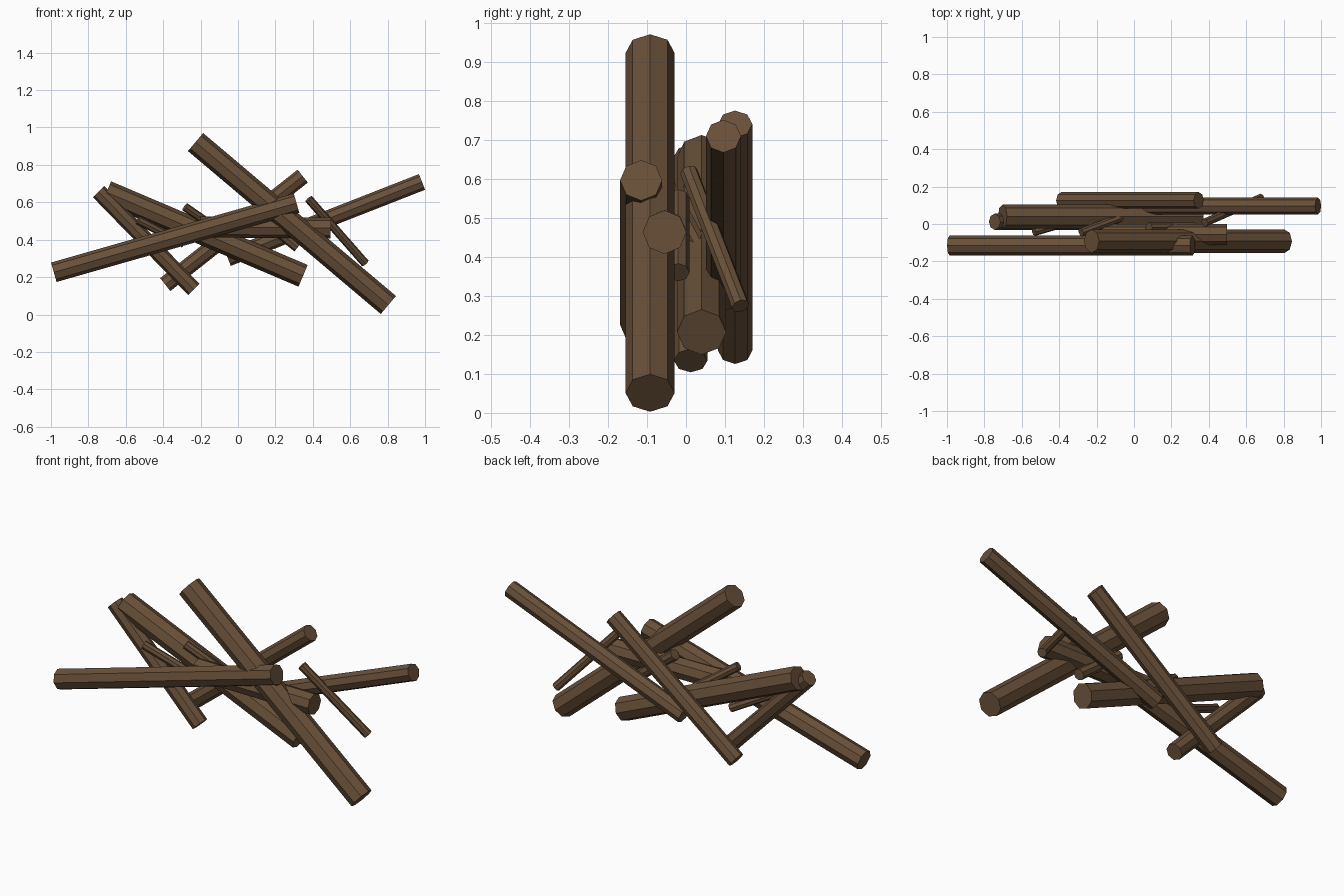
import bpy, bmesh, math
from mathutils import Vector

if "Cube" in bpy.data.objects:
    bpy.data.objects.remove(bpy.data.objects["Cube"])

bark = bpy.data.materials.new("dark_brown_wood")
bark.diffuse_color = (0.14, 0.08, 0.041, 1)
bark.use_nodes = True
bark.node_tree.nodes["Principled BSDF"].inputs["Base Color"].default_value = bark.diffuse_color

SIDES = 8


def log(name, a, b, r):
    """Eight-sided flat-shaded log running from a to b."""
    a, b = Vector(a), Vector(b)
    d = (b - a).normalized()
    u = Vector((0, 1, 0))
    u = (u - d * u.dot(d)).normalized()
    v = d.cross(u)
    bm = bmesh.new()
    rings = []
    for c in (a, b):
        ring = []
        for i in range(SIDES):
            t = 2 * math.pi * i / SIDES
            ring.append(bm.verts.new(c + r * (u * math.cos(t) + v * math.sin(t))))
        rings.append(ring)
    for i in range(SIDES):
        j = (i + 1) % SIDES
        bm.faces.new((rings[0][i], rings[0][j], rings[1][j], rings[1][i]))
    for ring in rings:
        bm.faces.new(ring)
    bmesh.ops.recalc_face_normals(bm, faces=bm.faces)
    me = bpy.data.meshes.new(name)
    bm.to_mesh(me)
    bm.free()
    me.materials.append(bark)
    ob = bpy.data.objects.new(name, me)
    bpy.context.collection.objects.link(ob)


# Thick logs of the pile
log("front_log", (-0.985, -0.115, 0.226), (0.313, -0.115, 0.596), 0.054)
log("steep_front_log", (-0.227, -0.092, 0.922), (0.804, -0.092, 0.051), 0.063)
log("middle_log", (-0.703, 0.04, 0.654), (0.348, 0.04, 0.207), 0.063)
log("left_log", (-0.745, 0.012, 0.657), (-0.236, 0.012, 0.134), 0.043)
log("back_log", (-0.389, 0.126, 0.16), (0.346, 0.126, 0.74), 0.044)
log("right_log", (-0.055, 0.096, 0.302), (0.984, 0.096, 0.709), 0.045)
log("level_log", (-0.20, -0.055, 0.468), (0.496, -0.055, 0.463), 0.056)

# Thin sticks between the logs
log("right_stick", (0.378, 0.007, 0.618), (0.68, 0.14, 0.274), 0.023)
log("left_stick", (-0.535, -0.042, 0.505), (-0.29, 0.03, 0.38), 0.023)
log("centre_stick", (-0.283, -0.045, 0.575), (0.0, 0.06, 0.38), 0.023)
log("hidden_stick", (0.08, -0.02, 0.55), (0.32, -0.02, 0.36), 0.029)
